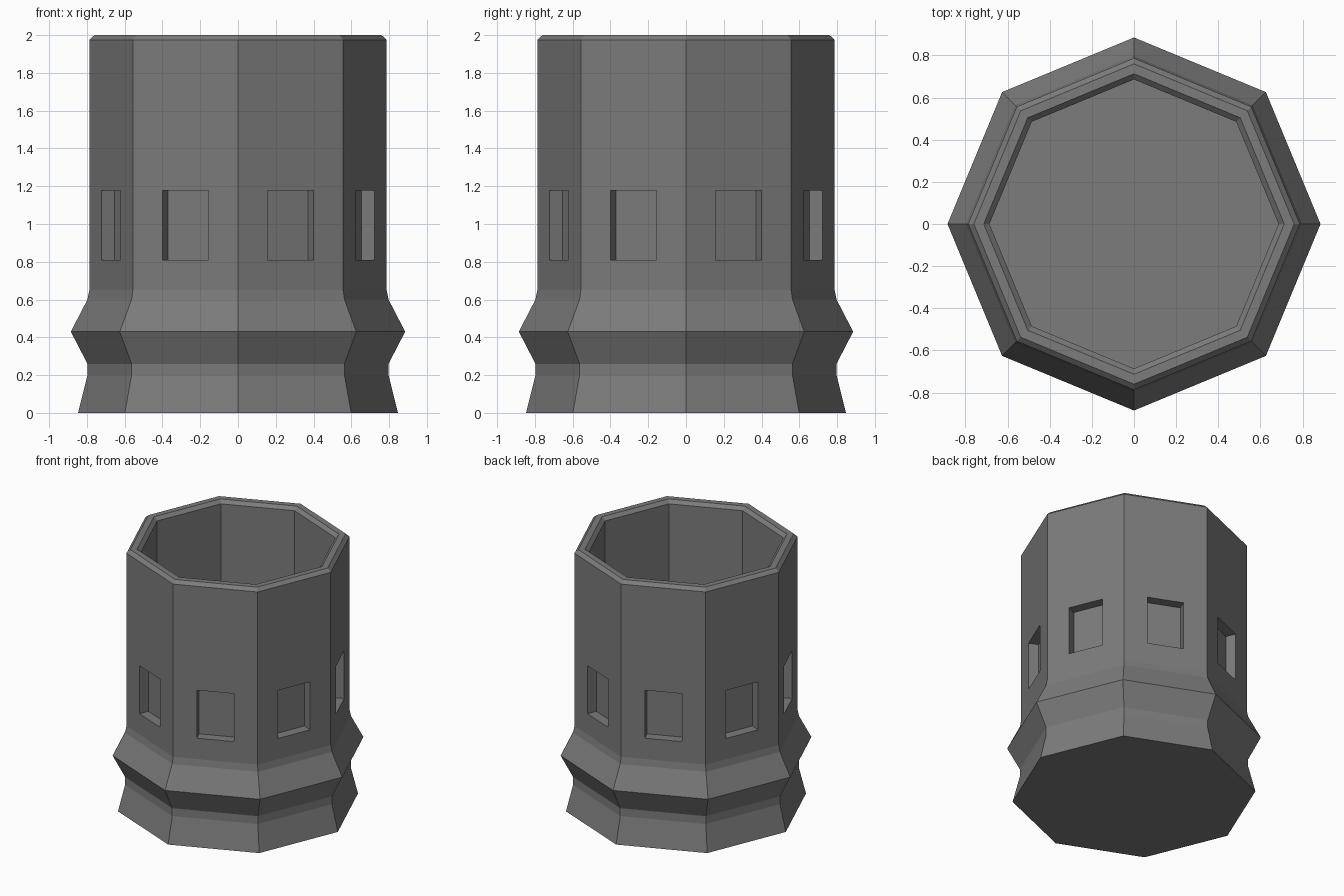
import bpy, bmesh
from math import cos, sin, pi
from mathutils import Matrix

SIDES = 8
STEP = 2 * pi / SIDES

if "Cube" in bpy.data.objects:
    bpy.data.objects.remove(bpy.data.objects["Cube"])

# Single stone colour
stone = bpy.data.materials.new("grey stone")
stone.use_nodes = True
color = (0.2, 0.2, 0.2, 1)
stone.diffuse_color = color
stone.node_tree.nodes["Principled BSDF"].inputs["Base Color"].default_value = color


def make_object(name, bm):
    bmesh.ops.recalc_face_normals(bm, faces=bm.faces)
    mesh = bpy.data.meshes.new(name)
    bm.to_mesh(mesh)
    bm.free()
    mesh.materials.append(stone)
    obj = bpy.data.objects.new(name, mesh)
    bpy.context.collection.objects.link(obj)
    return obj


def lathe(name, profile):
    """Closed octagonal solid from (corner radius, height) pairs."""
    bm = bmesh.new()
    rings = [[bm.verts.new((r * cos(i * STEP), r * sin(i * STEP), z))
              for i in range(SIDES)] for r, z in profile]
    for low, high in zip(rings, rings[1:]):
        for i in range(SIDES):
            j = (i + 1) % SIDES
            bm.faces.new((low[i], low[j], high[j], high[i]))
    bm.faces.new(rings[0])
    bm.faces.new(rings[-1])
    return make_object(name, bm)


# Tower: flared foot, collar, straight wall, bevelled rim, hollow inside
tower = lathe("tower", [
    (0.847, 0), (0.797, 0.2), (0.797, 0.26), (0.885, 0.43),
    (0.797, 0.6), (0.787, 0.65), (0.787, 1.975), (0.76, 2.0),
    (0.713, 2.0), (0.686, 1.975), (0.686, 0.1)])

# Window recesses: one box centred on each wall face
DEPTH, WIDTH, LOW, HIGH = 0.074, 0.264, 0.81, 1.178
apothem = 0.787 * cos(STEP / 2)
bm = bmesh.new()
for i in range(SIDES):
    turn = Matrix.Rotation((i + 0.5) * STEP, 4, "Z")
    place = Matrix.Translation((apothem, 0, (LOW + HIGH) / 2))
    size = Matrix.Diagonal((2 * DEPTH, WIDTH, HIGH - LOW, 1))
    bmesh.ops.create_cube(bm, size=1, matrix=turn @ place @ size)
cutter = make_object("window_cutter", bm)
cutter.hide_render = True

cut = tower.modifiers.new("windows", "BOOLEAN")
cut.operation = "DIFFERENCE"
cut.solver = "EXACT"
cut.object = cutter
bpy.context.view_layer.objects.active = tower
bpy.ops.object.modifier_apply(modifier=cut.name)
bpy.data.objects.remove(cutter)
